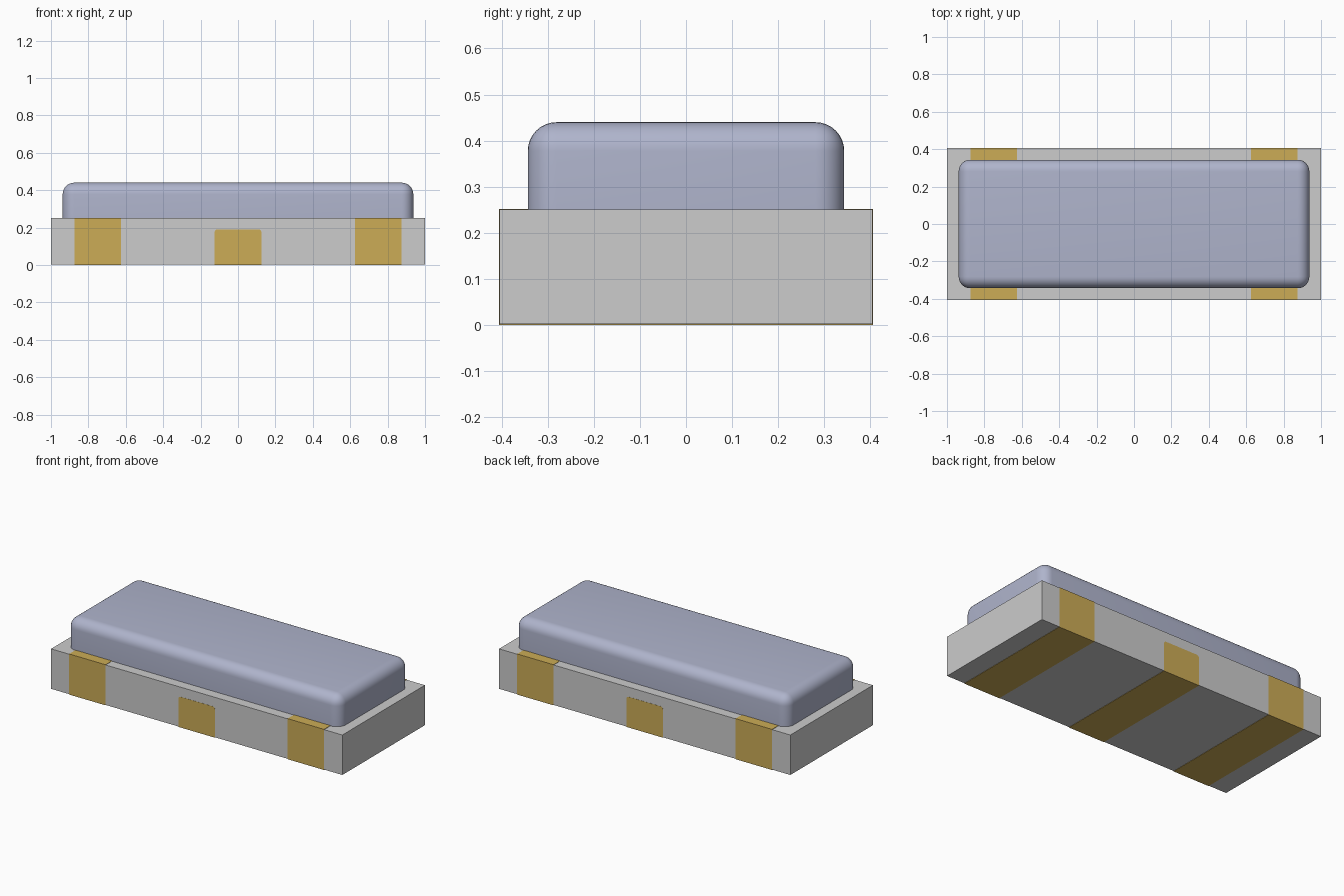
import bpy, bmesh, math

cube = bpy.data.objects.get("Cube")
if cube:
    bpy.data.objects.remove(cube, do_unlink=True)


def material(name, srgb):
    col = [((c / 255 + 0.055) / 1.055) ** 2.4 for c in srgb] + [1.0]
    m = bpy.data.materials.new(name)
    m.use_nodes = True
    m.diffuse_color = col
    b = m.node_tree.nodes["Principled BSDF"]
    b.inputs["Base Color"].default_value = col
    b.inputs["Roughness"].default_value = 0.6
    return m


GREY = material("ceramic grey", (204, 204, 204))
GOLD = material("gold", (204, 172, 86))
LID = material("blue grey metal", (175, 180, 204))


def add_object(name, bm, mat):
    me = bpy.data.meshes.new(name)
    bm.to_mesh(me)
    bm.free()
    me.materials.append(mat)
    ob = bpy.data.objects.new(name, me)
    bpy.context.collection.objects.link(ob)
    return ob


def box(name, lo, hi, mat, round_edges=None, radius=0.0, segments=6):
    """Box between two corners; round_edges picks the edges to round."""
    bm = bmesh.new()
    bmesh.ops.create_cube(bm, size=1)
    for v in bm.verts:
        v.co = [lo[i] if v.co[i] < 0 else hi[i] for i in range(3)]
    if round_edges:
        edges = [e for e in bm.edges if round_edges(e.verts[0].co, e.verts[1].co)]
        bmesh.ops.bevel(bm, geom=edges, offset=radius, segments=segments,
                        profile=0.5, affect='EDGES')
    return add_object(name, bm, mat)


L, W = 1.0, 0.405      # half length and half width of the base
Z0, Z1 = 0.002, 0.25   # base bottom and top
T = 0.002              # contact plate thickness
PAD = 0.125            # half width of a contact

# Ceramic base
box("base", (-L, -W, Z0), (L, W, Z1), GREY)

# Lid with rounded upright corners and top rim
lid = box("lid", (-0.9375, -0.3435, Z1), (0.9375, 0.3435, 0.44), LID,
          lambda a, b: a.z > 0.3 or b.z > 0.3, 0.0625, 8)
bpy.context.view_layer.objects.active = lid
lid.select_set(True)
bpy.ops.object.shade_smooth_by_angle(angle=math.radians(35))
lid.select_set(False)

# Contact strips across the underside
for x, label in ((-0.75, "right"), (0, "middle"), (0.75, "left")):
    box(label + "_bottom_contact", (x - PAD, -W, 0), (x + PAD, W, Z0), GOLD)

# Contacts on the front and back walls, and the end tabs folding onto the top
for s, side in ((-1, "front"), (1, "back")):
    y0, y1 = sorted((s * (W - 0.001), s * (W + 0.001)))
    box(side + "_middle_contact", (-PAD, y0, 0), (PAD, y1, 0.19), GOLD,
        lambda a, b: a.z > 0.1 and b.z > 0.1 and abs(a.x - b.x) < 1e-5, 0.015)
    for x, label in ((-0.75, "right"), (0.75, "left")):
        box(f"{side}_{label}_contact", (x - PAD, y0, 0), (x + PAD, y1, Z1 + T), GOLD)
        t0, t1 = sorted((s * W, s * 0.325))
        box(f"{side}_{label}_top_tab", (x - PAD, t0, Z1 - 0.001), (x + PAD, t1, Z1 + T), GOLD,
            lambda a, b: abs(a.y) < 0.35 and abs(b.y) < 0.35 and abs(a.z - b.z) > 1e-4,
            0.025)
